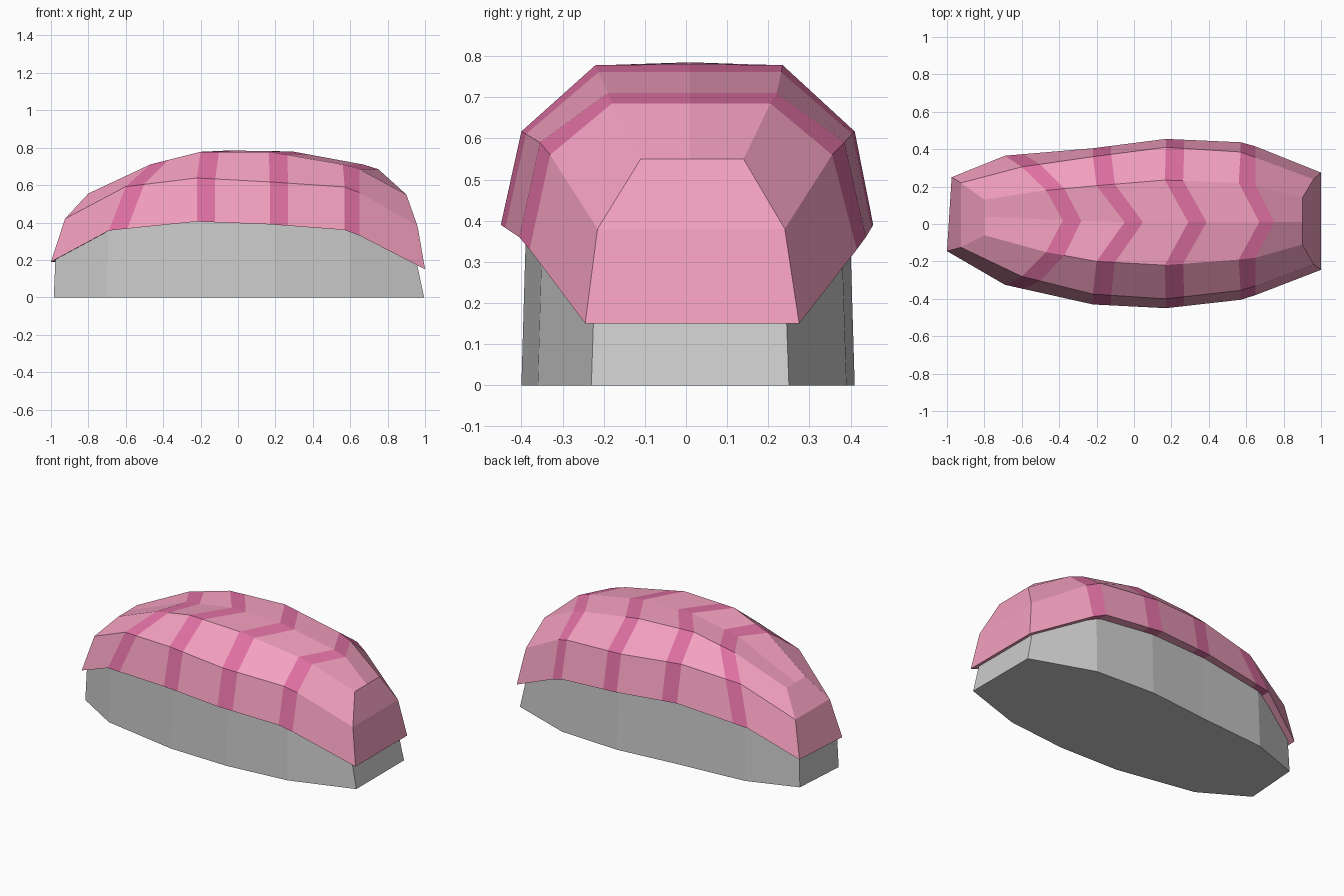
import bpy

if "Cube" in bpy.data.objects:
    bpy.data.objects.remove(bpy.data.objects["Cube"])


def material(name, rgb):
    m = bpy.data.materials.new(name)
    m.diffuse_color = (*rgb, 1)
    m.use_nodes = True
    m.node_tree.nodes["Principled BSDF"].inputs["Base Color"].default_value = m.diffuse_color
    return m


def make_object(name, verts, faces, mats=(), indices=()):
    mesh = bpy.data.meshes.new(name)
    mesh.from_pydata(verts, [], faces)
    for m in mats:
        mesh.materials.append(m)
    for p, i in zip(mesh.polygons, indices):
        p.material_index = i
    mesh.update()
    ob = bpy.data.objects.new(name, mesh)
    bpy.context.collection.objects.link(ob)
    return ob


# Topping rails: rim, shoulder, upper edge, ridge; stations run left to right
rail_x = [[-1, -.69, -.22, .17, .57, .65, 1],
          [-.925, -.6, -.22, .17, .57, .65, .96],
          [-.8, -.47, -.2, .165, .56, .65, .9],
          [-.8, -.38, -.05, .29, .67, .75, .9]]
rail_z = [[.19, .357, .405, .39, .36, .33, .15],
          [.42, .592, .638, .617, .59, .56, .38],
          [.555, .71, .778, .778, .71, .685, .55],
          [.555, .728, .785, .78, .71, .685, .55]]
front_y = [[-.145, -.325, -.43, -.45, -.405, -.38, -.245],
           [-.125, -.28, -.375, -.4, -.355, -.33, -.215],
           [-.06, -.15, -.2, -.22, -.19, -.18, -.11],
           [.04, .02, .01, .01, .01, .01, .01]]
back_y = [[.25, .365, .405, .455, .437, .415, .275],
          [.22, .305, .36, .41, .385, .355, .24],
          [.13, .18, .205, .235, .22, .205, .14]]


def rail(xs, ys, zs, shift=0):
    """Points along one rail, adding the far edge of the first three stripes."""
    base = [[x, y, z] for x, y, z in zip(xs, ys, zs)]
    base[0][0] += shift
    out = []
    for i, p in enumerate(base):
        out.append(tuple(p))
        if 1 <= i <= 3:
            q = base[i + 1]
            t = .098 / (q[0] - p[0])
            out.append(tuple(a + (b - a) * t for a, b in zip(p, q)))
    return out


rails = [rail(rail_x[i], front_y[i], rail_z[i]) for i in range(4)]
rails += [rail(rail_x[i], back_y[i], rail_z[i], .025 if i == 0 else 0)
          for i in (2, 1, 0)]
n = len(rails[0])
verts = [p for r in rails for p in r]


def vid(r, c):
    return r * n + c


# Striped topping skin: odd columns are the darker chevron bands
faces, indices = [], []
for c in range(n - 1):
    for r in range(6):
        faces.append((vid(r, c), vid(r, c + 1), vid(r + 1, c + 1), vid(r + 1, c)))
        indices.append(c % 2)
    # underside strip
    faces.append((vid(6, c), vid(6, c + 1), vid(0, c + 1), vid(0, c)))
    indices.append(c % 2)

# Folded end flaps
for c, flip in ((0, False), (n - 1, True)):
    for rows in ((0, 1, 5, 6), (1, 2, 3, 4, 5)):
        f = [vid(r, c) for r in rows]
        faces.append(tuple(f[::-1] if flip else f))
        indices.append(0)

pink = material("pink_flesh", (.9, .35, .52))
dark = material("dark_stripe", (.73, .16, .36))
make_object("fish_topping", verts, faces, (pink, dark), indices)

# Rice block: x, y, upper height of each corner, hidden top tucked in the topping
corners = [(-.985, -.13, .23), (-.7, -.3, .37), (-.2, -.39, .42), (.2, -.4, .41),
           (.6, -.36, .37), (.995, -.23, .21), (.995, .25, .21), (.6, .39, .37),
           (.2, .41, .41), (-.2, .37, .42), (-.65, .335, .37), (-.96, .225, .23)]
k = len(corners)
rice_verts = [(x, y, 0) for x, y, z in corners]
rice_verts += [(x * (.955 if x > .9 else .99), y * .97, z) for x, y, z in corners]
rice_faces = [(i, (i + 1) % k, (i + 1) % k + k, i + k) for i in range(k)]
rice_faces.append(tuple(range(k))[::-1])
for i in range(k // 2 - 1):
    rice_faces.append((k + i, k + i + 1, 2 * k - 2 - i, 2 * k - 1 - i))
make_object("rice_block", rice_verts, rice_faces)
